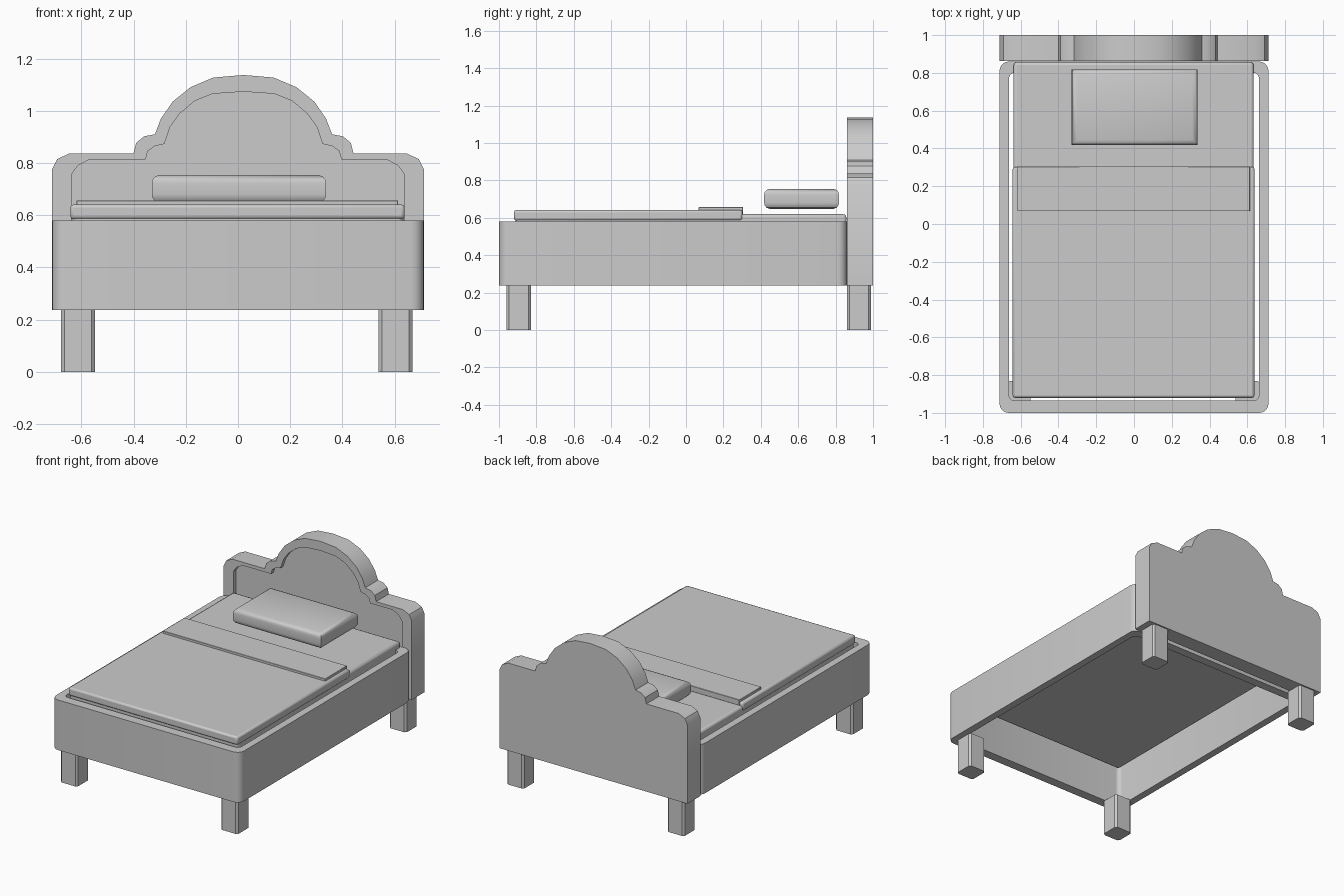
import bpy, bmesh, math

if "Cube" in bpy.data.objects:
    bpy.data.objects.remove(bpy.data.objects["Cube"])


def finish(name, bm, bevel=0, segments=2):
    bmesh.ops.recalc_face_normals(bm, faces=bm.faces[:])
    mesh = bpy.data.meshes.new(name)
    bm.to_mesh(mesh)
    bm.free()
    ob = bpy.data.objects.new(name, mesh)
    bpy.context.collection.objects.link(ob)
    if bevel:
        mod = ob.modifiers.new("bevel", 'BEVEL')
        mod.width, mod.segments = bevel, segments
    bpy.ops.object.select_all(action='DESELECT')
    ob.select_set(True)
    bpy.context.view_layer.objects.active = ob
    bpy.ops.object.shade_smooth_by_angle(angle=math.radians(32))
    return ob


def rounded_rect(x0, x1, y0, y1, r=0, n=0):
    if not r:
        return [(x0, y0), (x1, y0), (x1, y1), (x0, y1)]
    pts = []
    corners = [(x1 - r, y1 - r), (x0 + r, y1 - r), (x0 + r, y0 + r), (x1 - r, y0 + r)]
    for k, (cx, cy) in enumerate(corners):
        for i in range(n + 1):
            a = math.radians(90 * (k + i / n))
            pts.append((cx + r * math.cos(a), cy + r * math.sin(a)))
    return pts


def loft(name, loops, ring=False, **kw):
    """Join equal-length loops of 3D points; cap the ends or close into a ring."""
    bm = bmesh.new()
    vs = [[bm.verts.new(p) for p in loop] for loop in loops]
    n = len(vs[0])
    pairs = list(zip(vs, vs[1:])) + ([(vs[-1], vs[0])] if ring else [])
    for a, b in pairs:
        for i in range(n):
            j = (i + 1) % n
            bm.faces.new((a[i], a[j], b[j], b[i]))
    if not ring:
        bm.faces.new(vs[0])
        bm.faces.new(vs[-1])
    return finish(name, bm, **kw)


def level(pts, z):
    return [(x, y, z) for x, y in pts]


def box(name, x0, x1, y0, y1, z0, z1, **kw):
    r = rounded_rect(x0, x1, y0, y1)
    return loft(name, [level(r, z0), level(r, z1)], **kw)


# Bed frame: open ring with rounded corners
outer = rounded_rect(-0.712, 0.712, -1.0, 0.86, 0.05, 5)
inner = rounded_rect(-0.662, 0.662, -0.935, 0.80, 0.03, 5)
loft("bed_frame", [level(outer, 0.237), level(outer, 0.58),
                   level(inner, 0.58), level(inner, 0.237)], ring=True)

# Legs with chamfered corners
for label, y0, y1 in (("front", -0.96, -0.83), ("back", 0.862, 0.99)):
    for side, x0, x1 in (("left", -0.677, -0.547), ("right", 0.538, 0.668)):
        r = rounded_rect(x0, x1, y0, y1, 0.013, 1)
        loft(f"{label}_{side}_leg", [level(r, 0), level(r, 0.24)])

# Mattress, blanket and folded sheet
box("mattress", -0.637, 0.633, -0.912, 0.857, 0.49, 0.619, bevel=0.015)
box("blanket", -0.642, 0.638, -0.92, 0.302, 0.585, 0.641, bevel=0.012)
box("folded_sheet", -0.618, 0.613, 0.068, 0.305, 0.618, 0.657, bevel=0.002, segments=1)

# Pillow: rounded edges, mitred corners
levels = [(0.648, 0.028), (0.654, 0.012), (0.668, 0.002), (0.68, 0),
          (0.722, 0), (0.735, 0.002), (0.748, 0.012), (0.754, 0.028)]
loft("pillow", [level(rounded_rect(-0.33 + d, 0.337 - d, 0.418 + d, 0.818 - d), z)
                for z, d in levels])

# Headboard: stepped arch outline with a recessed front panel
shoulder_out = [(-0.712, 0.237), (-0.712, 0.775), (-0.692, 0.815), (-0.645, 0.837)]
arch_out = [(-0.40, 0.837), (-0.39, 0.877), (-0.36, 0.902), (-0.318, 0.91), (-0.295, 0.97),
            (-0.25, 1.035), (-0.182, 1.09), (-0.095, 1.127)]
shoulder_in = [(-0.637, 0.237), (-0.637, 0.757), (-0.613, 0.79), (-0.567, 0.814)]
arch_in = [(-0.354, 0.814), (-0.345, 0.846), (-0.318, 0.865), (-0.282, 0.873), (-0.26, 0.938),
           (-0.224, 0.988), (-0.165, 1.038), (-0.097, 1.065)]


def outline(shoulder, arch, apex, cx=0.021):
    return (shoulder + arch + [(cx, apex)]
            + [(2 * cx - x, z) for x, z in reversed(arch)]
            + [(-x, z) for x, z in reversed(shoulder)])


o = outline(shoulder_out, arch_out, 1.137)
p = outline(shoulder_in, arch_in, 1.073)
bm = bmesh.new()
rows = [[bm.verts.new((x, y, z)) for x, z in pts]
        for pts, y in ((o, 1.0), (o, 0.862), (p, 0.862), (p, 0.89))]
for a, b in zip(rows, rows[1:]):
    for i in range(len(o) - 1):
        bm.faces.new((a[i], a[i + 1], b[i + 1], b[i]))
caps = [bm.faces.new(rows[0]), bm.faces.new(rows[-1]),
        bm.faces.new([r[0] for r in rows] + [r[-1] for r in reversed(rows)])]
bmesh.ops.recalc_face_normals(bm, faces=bm.faces[:])
bmesh.ops.triangulate(bm, faces=caps)
finish("headboard", bm)
